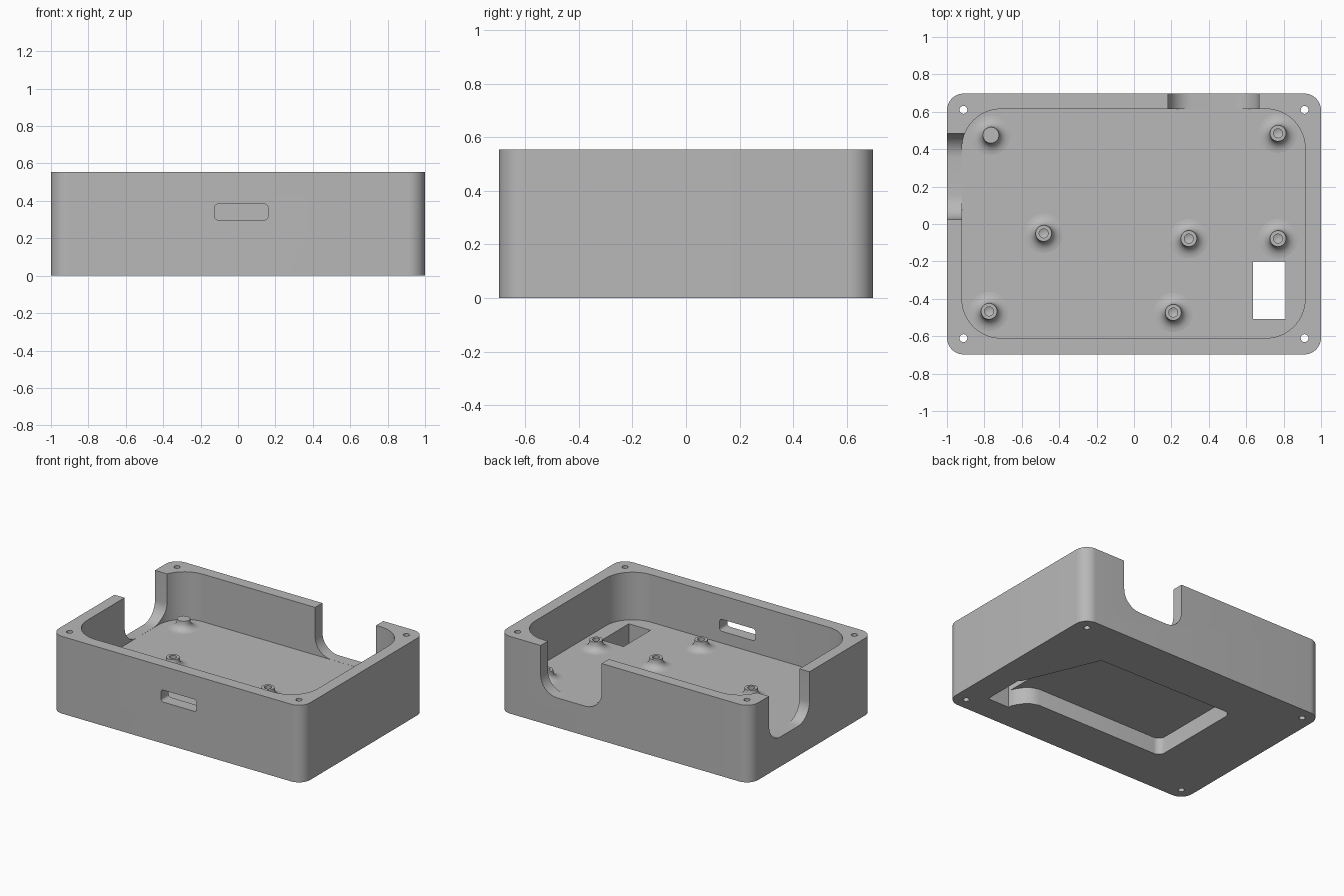
import bpy, bmesh, math
from mathutils import Matrix, Vector

if "Cube" in bpy.data.objects:
    bpy.data.objects.remove(bpy.data.objects["Cube"], do_unlink=True)

HEIGHT, FLOOR, HALF_Y = 0.555, 0.213, 0.6975

grey = bpy.data.materials.new("light_grey")
grey.use_nodes = True
COLOUR = (0.48, 0.48, 0.48, 1)
grey.diffuse_color = COLOUR
grey.node_tree.nodes["Principled BSDF"].inputs["Base Color"].default_value = COLOUR


def rounded_rect(x0, x1, y0, y1, r, steps=12):
    """Outline of a rectangle with rounded corners."""
    centres = [(x1 - r, y1 - r), (x0 + r, y1 - r), (x0 + r, y0 + r), (x1 - r, y0 + r)]
    return [(cx + r * math.cos(a), cy + r * math.sin(a))
            for i, (cx, cy) in enumerate(centres)
            for a in [math.pi / 2 * (i + k / steps) for k in range(steps + 1)]]


def prism(name, outline, low, high, axes="xyz"):
    """Extrude an outline; axes tells where outline u, v and depth go."""
    bm = bmesh.new()

    def place(u, v, d):
        p = Vector((0, 0, 0))
        for axis, value in zip(axes, (u, v, d)):
            p["xyz".index(axis)] = value
        return p
    face = bm.faces.new([bm.verts.new(place(u, v, low)) for u, v in outline])
    top = bmesh.ops.extrude_face_region(bm, geom=[face])["geom"]
    bmesh.ops.translate(bm, verts=[g for g in top if isinstance(g, bmesh.types.BMVert)],
                        vec=place(0, 0, high - low))
    bmesh.ops.recalc_face_normals(bm, faces=bm.faces)
    return to_object(name, bm)


def to_object(name, bm):
    mesh = bpy.data.meshes.new(name)
    bm.to_mesh(mesh)
    bm.free()
    mesh.materials.append(grey)
    obj = bpy.data.objects.new(name, mesh)
    bpy.context.collection.objects.link(obj)
    return obj


def cut(target, cutter):
    mod = target.modifiers.new("cut", "BOOLEAN")
    mod.operation, mod.solver, mod.object = "DIFFERENCE", "EXACT", cutter
    bpy.context.view_layer.objects.active = target
    bpy.ops.object.modifier_apply(modifier=mod.name)
    bpy.data.objects.remove(cutter, do_unlink=True)


def smooth(obj, angle=30):
    bpy.ops.object.select_all(action="DESELECT")
    obj.select_set(True)
    bpy.context.view_layer.objects.active = obj
    bpy.ops.object.shade_smooth_by_angle(angle=math.radians(angle))


# Outer shell and main cavity
case = prism("case", rounded_rect(-1, 1, -HALF_Y, HALF_Y, 0.09), 0, HEIGHT)
cut(case, prism("cavity", rounded_rect(-0.92, 0.915, -0.61, 0.615, 0.21, 16), FLOOR, 1))

# Round-bottomed openings in the back wall and one end wall
NOTCH_R, NOTCH_Z = 0.13, FLOOR + 0.0005
cut(case, prism("back_notch", rounded_rect(0.183, 0.668, NOTCH_Z, 1, NOTCH_R),
                0.56, 0.8, "xzy"))
cut(case, prism("end_notch", rounded_rect(0.025, 0.485, NOTCH_Z, 1, NOTCH_R),
                -1.1, -0.85, "yzx"))

# Slot in the front wall
cut(case, prism("front_slot", rounded_rect(-0.125, 0.16, 0.298, 0.384, 0.02, 6),
                -0.8, -0.55, "xzy"))

# Window through the floor
cut(case, prism("floor_window", [(0.637, -0.507), (0.81, -0.507), (0.81, -0.2), (0.637, -0.2)],
                -0.1, 0.3))

# Underside pocket that runs into the window
left_end = [p for p in rounded_rect(-0.52, 0.5, -0.36, 0.355, 0.05, 8) if p[0] < -0.4]
right_end = [(0.5, -0.36), (0.55, -0.375), (0.59, -0.405), (0.62, -0.45), (0.645, -0.5),
             (0.8, -0.5), (0.8, -0.21), (0.565, 0.345)]
cut(case, prism("pocket", left_end + right_end, -0.1, 0.12))

# Corner screw holes
for sx in (-1, 1):
    for sy in (-1, 1):
        ring = [(sx * 0.912 + 0.021 * math.cos(k * math.pi / 10),
                 sy * 0.61 + 0.021 * math.sin(k * math.pi / 10)) for k in range(20)]
        cut(case, prism("screw_hole", ring, -0.1, 1))
smooth(case)


# Mounting posts with flared feet, turned from a profile
def post(name, x, y, hollow=True):
    flare = [(0.045 + 0.06 * (1 - math.sin(a)), 0.048 * (1 - math.cos(a)))
             for a in [math.pi / 2 * k / 6 for k in range(7)]]
    profile = flare + [(0.043, 0.062)]
    profile += [(0.024, 0.062), (0.024, 0.02), (0, 0.01)] if hollow else [(0, 0.062)]
    bm = bmesh.new()
    verts = [bm.verts.new((r, 0, z)) for r, z in profile]
    edges = [bm.edges.new(pair) for pair in zip(verts, verts[1:])]
    bmesh.ops.spin(bm, geom=verts + edges, axis=(0, 0, 1), cent=(0, 0, 0),
                   angle=math.tau, steps=32)
    bmesh.ops.remove_doubles(bm, verts=bm.verts, dist=0.0001)
    bmesh.ops.recalc_face_normals(bm, faces=bm.faces)
    bmesh.ops.transform(bm, matrix=Matrix.Translation((x, y, FLOOR)), verts=bm.verts)
    # Turn the open shell outward
    rim = max(bm.faces, key=lambda f: f.calc_center_median().z)
    if rim.normal.z < 0:
        bmesh.ops.reverse_faces(bm, faces=bm.faces)
    smooth(to_object(name, bm))


spots = [(0.77, 0.485), (-0.483, -0.05), (0.293, -0.078), (0.77, -0.078),
         (-0.775, -0.467), (0.21, -0.473)]
for i, (x, y) in enumerate(spots, 1):
    post(f"mounting_post_{i}", x, y)
post("solid_post", -0.765, 0.475, hollow=False)
